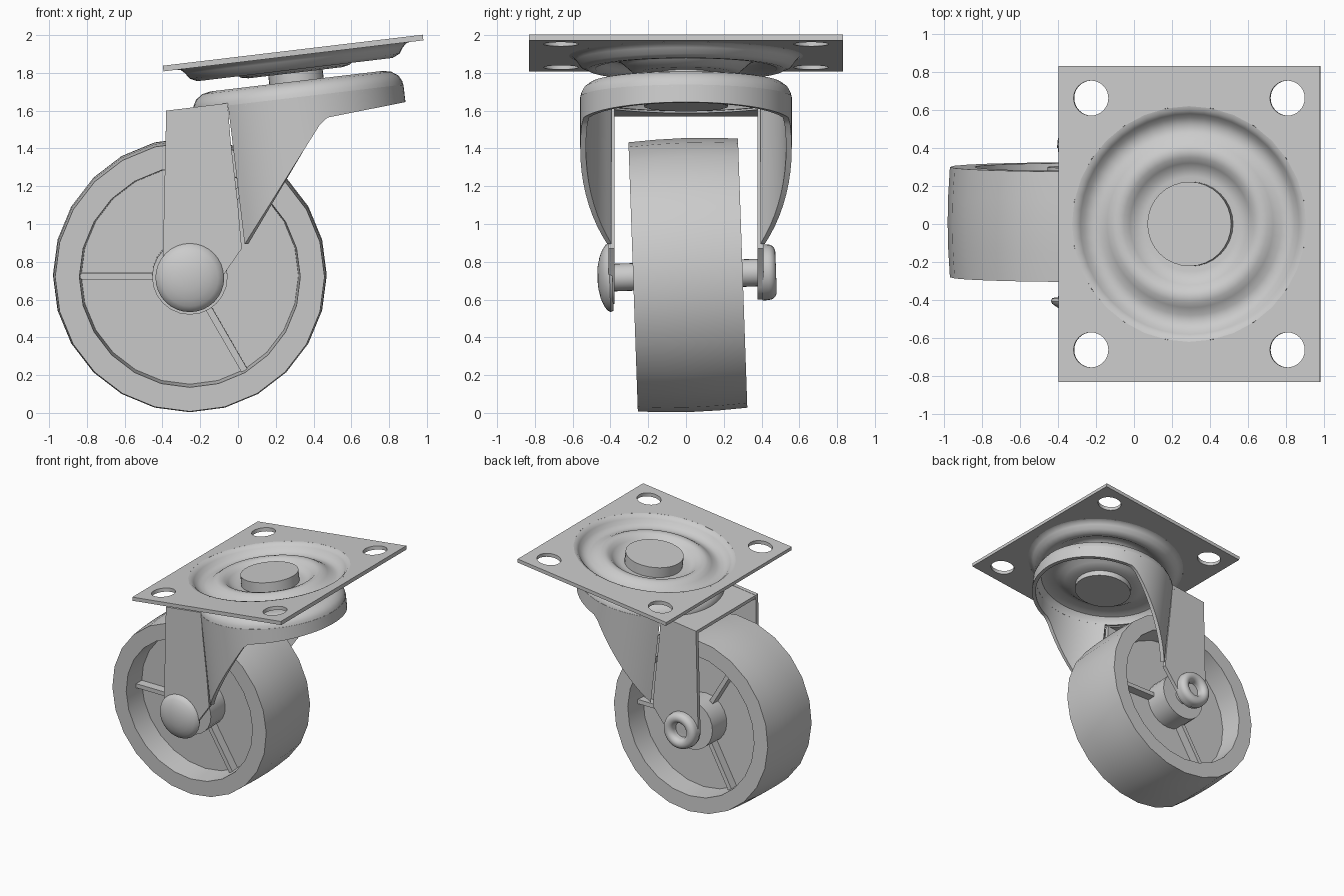
import bpy, bmesh
from math import sin, cos, pi, radians, sqrt
from mathutils import Matrix, Vector

if "Cube" in bpy.data.objects:
    bpy.data.objects.remove(bpy.data.objects["Cube"], do_unlink=True)

steel = bpy.data.materials.new("grey_steel")
steel.use_nodes = True
GREY = (0.6, 0.6, 0.6, 1)
steel.diffuse_color = GREY
steel.node_tree.nodes["Principled BSDF"].inputs["Base Color"].default_value = GREY

# Tilted swivel frame (plate, fork) and slightly rolled axle frame (wheel)
SWIVEL = Matrix.Translation((0.29, 0, 1.92)) @ Matrix.Rotation(radians(-6.8), 4, "Y")
AXLE = Matrix.Translation((-0.255, 0.01, 0.73)) @ Matrix.Rotation(radians(-88), 4, "X")


def finish(ob, frame, angle=35):
    ob.matrix_world = frame
    ob.data.materials.clear()
    ob.data.materials.append(steel)
    bpy.ops.object.select_all(action="DESELECT")
    ob.select_set(True)
    bpy.context.view_layer.objects.active = ob
    bpy.ops.object.shade_smooth_by_angle(angle=radians(angle))
    return ob


def mesh_object(name, bm, frame, fix_normals=True):
    if fix_normals:
        bmesh.ops.recalc_face_normals(bm, faces=bm.faces)
    me = bpy.data.meshes.new(name)
    bm.to_mesh(me)
    bm.free()
    ob = bpy.data.objects.new(name, me)
    bpy.context.collection.objects.link(ob)
    return finish(ob, frame)


def lathe(name, profile, frame, seg=32, closed=False):
    """Revolve (radius, height) points about the frame's z axis."""
    bm = bmesh.new()
    rings = [[bm.verts.new((r * cos(2 * pi * i / seg), r * sin(2 * pi * i / seg), z))
              for i in range(seg)] for r, z in profile]
    pairs = list(zip(rings, rings[1:]))
    if closed:
        pairs.append((rings[-1], rings[0]))
    for a, b in pairs:
        for i in range(seg):
            j = (i + 1) % seg
            bm.faces.new((a[i], a[j], b[j], b[i]))
    bmesh.ops.remove_doubles(bm, verts=bm.verts, dist=1e-5)
    return mesh_object(name, bm, frame)


def sheet(profile, t):
    """Closed profile of a pressed sheet: the line and its copy t lower."""
    return profile + [(r, z - t) for r, z in reversed(profile)]


def slab(name, loops, thickness, frame):
    """Flat filled outline with optional holes, centred on the frame's xy plane."""
    cu = bpy.data.curves.new(name, "CURVE")
    cu.dimensions = "2D"
    cu.fill_mode = "BOTH"
    cu.extrude = thickness / 2
    for loop in loops:
        sp = cu.splines.new("POLY")
        sp.points.add(len(loop) - 1)
        for p, (x, y) in zip(sp.points, loop):
            p.co = (x, y, 0, 1)
        sp.use_cyclic_u = True
    ob = bpy.data.objects.new(name, cu)
    bpy.context.collection.objects.link(ob)
    bpy.ops.object.select_all(action="DESELECT")
    ob.select_set(True)
    bpy.context.view_layer.objects.active = ob
    bpy.ops.object.convert(target="MESH")
    return finish(bpy.context.object, frame)


def arc(cx, cy, r, start, end, n):
    return [(cx + r * cos(radians(start + (end - start) * i / n)),
             cy + r * sin(radians(start + (end - start) * i / n))) for i in range(n + 1)]


def circle(cx, cy, r, n=32):
    return arc(cx, cy, r, 0, 360, n)[:-1]


# Mounting plate with bolt holes and a pressed bearing dish
outline = [(-0.693, -0.83), (0.693, -0.83), (0.693, 0.83), (-0.693, 0.83)]
holes = [circle(sx * 0.52, sy * 0.662, 0.092) for sx in (-1, 1) for sy in (-1, 1)]
slab("mounting_plate", [outline, circle(0, 0, 0.62)] + holes, 0.03,
     SWIVEL @ Matrix.Translation((0, 0, -0.015)))
dish = [(0.62, 0), (0.6, -0.005), (0.58, -0.025), (0.56, -0.055), (0.52, -0.073),
        (0.48, -0.07), (0.44, -0.045), (0.41, -0.027), (0.38, -0.022), (0.35, -0.03),
        (0.32, -0.055), (0.29, -0.082), (0.25, -0.09), (0.1, -0.09)]
lathe("plate_dish", sheet(dish, 0.03), SWIVEL, 48, True)

# Swivel pin: upper head, stem and lower head
lathe("swivel_pin", [(0, -0.005), (0.222, -0.005), (0.222, -0.1), (0.145, -0.1),
                     (0.145, -0.25), (0.222, -0.25), (0.222, -0.3), (0, -0.3)], SWIVEL)

# Fork crown: rounded pressed cup
crown = [(0.1, -0.225), (0.25, -0.225), (0.3, -0.205), (0.34, -0.175), (0.39, -0.165),
         (0.46, -0.165), (0.505, -0.175), (0.54, -0.2), (0.556, -0.23), (0.56, -0.26)]
inner = [(0.53, -0.26), (0.525, -0.235), (0.5, -0.205), (0.46, -0.195), (0.39, -0.195),
         (0.35, -0.205), (0.31, -0.235), (0.25, -0.255), (0.1, -0.255)]
lathe("fork_crown", crown + inner, SWIVEL, 48, True)


# Fork skirt: curved wall whose lower edge follows a slanted cut
def skirt_bottom(x):
    if x < 0.121:
        return -0.377 + 1.236 * (x - 0.121)
    return -0.377 + 0.077 * (x - 0.121)


bm = bmesh.new()
steps, reach = 56, radians(132)
columns = []
for i in range(steps + 1):
    a = -reach + 2 * reach * i / steps
    x, y, low = cos(a), sin(a), skirt_bottom(0.56 * cos(a))
    columns.append([bm.verts.new((r * x, r * y, z)) for r, z in
                    ((0.56, -0.25), (0.56, low), (0.53, low), (0.53, -0.25))])
for a, b in zip(columns, columns[1:]):
    for k in range(4):
        bm.faces.new((a[k], a[(k + 1) % 4], b[(k + 1) % 4], b[k]))
bm.faces.new(columns[0])
bm.faces.new(columns[-1])
mesh_object("fork_skirt", bm, SWIVEL)

# Flat fork legs with rounded ends, and the bridge joining them
upright = Matrix.Rotation(radians(90), 4, "X")
for side, label in ((1, "left"), (-1, "right")):
    hub_z = 0.732 + 0.012 * side
    leg = [(-0.38, 1.6), (-0.055, 1.64), (-0.04, 1.45), (0.0, 1.1), (0.02, 0.87)]
    leg += arc(-0.255, hub_z, 0.145, -20, -180, 12)
    slab("fork_leg_" + label, [leg], 0.032,
         Matrix.Translation((0, side * 0.395, 0)) @ upright)
bridge = [(-0.702, 0.41), (-0.702, -0.41)] + arc(0, 0, 0.545, 229, 131, 16)
slab("fork_bridge", [bridge], 0.03, SWIVEL @ Matrix.Translation((0, 0, -0.255)))

# Wheel with crowned tread, recessed web and hub
half = [(0.07, 0.29), (0.2, 0.29), (0.2, 0.1), (0.575, 0.1), (0.585, 0.29),
        (0.713, 0.29), (0.722, 0.14)]
lathe("wheel", half + [(0.725, 0)] + [(r, -z) for r, z in reversed(half)], AXLE, 24, True)

# Web ribs, staggered between the two faces
bm = bmesh.new()
for face, first in ((-1, 180), (1, 0)):
    for k in range(3):
        turn = Matrix.Rotation(radians(first + 120 * k), 4, "Z")
        place = Matrix.Translation((0.385, 0, face * 0.13)) @ Matrix.Diagonal((0.39, 0.035, 0.08, 1))
        bmesh.ops.create_cube(bm, size=1, matrix=turn @ place)
mesh_object("wheel_ribs", bm, AXLE)

# Axle, domed head on one end and hollow rolled rivet on the other
lathe("axle", [(0, -0.4), (0.073, -0.4), (0.073, 0.4), (0, 0.4)], AXLE, 24)
lathe("axle_head", [(0, -0.48), (0.06, -0.476), (0.11, -0.465), (0.15, -0.448),
                    (0.175, -0.43), (0.182, -0.415), (0.175, -0.4), (0, -0.4)], AXLE, 32)
lathe("rolled_rivet", [(0.15, 0.39)] + [(0.105 + r, 0.425 + z) for r, z in arc(0, 0, 0.042, 0, 180, 10)]
      + [(0.06, 0.38), (0, 0.38)], AXLE, 32)
